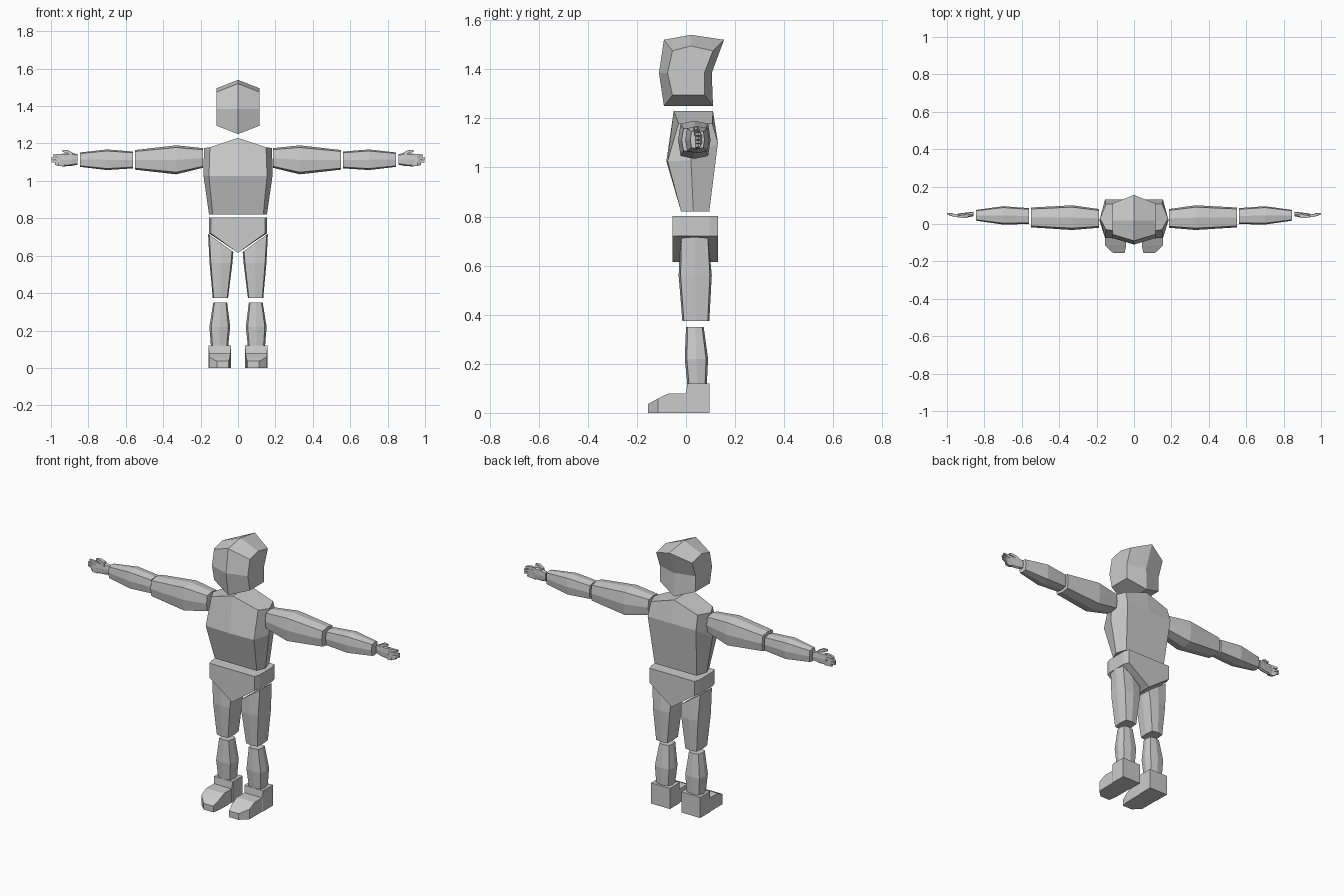
import bpy, bmesh
from mathutils import Vector

if "Cube" in bpy.data.objects:
    bpy.data.objects.remove(bpy.data.objects["Cube"])


def loft(name, rings, side=1, split=False):
    """Skin a list of equal point rings and cap both ends."""
    bm = bmesh.new()
    rows = [[bm.verts.new((p[0] * side, p[1], p[2])) for p in r] for r in rings]
    n = len(rows[0])
    for a, b in zip(rows, rows[1:]):
        for i in range(n):
            j = (i + 1) % n
            bm.faces.new((a[i], a[j], b[j], b[i]))
    for r in (rows[0], rows[-1]):
        if split:
            h = n // 2
            bm.faces.new(r[:h + 1])
            bm.faces.new(r[h:] + r[:1])
        else:
            bm.faces.new(r)
    bmesh.ops.recalc_face_normals(bm, faces=bm.faces)
    me = bpy.data.meshes.new(name)
    bm.to_mesh(me)
    bm.free()
    ob = bpy.data.objects.new(name, me)
    bpy.context.collection.objects.link(ob)
    return ob


def sym(half):
    """Complete a ring from front centre to back centre by mirroring it in x."""
    return half + [(-x, y, z) for x, y, z in half[-2:0:-1]]


def octagon(a0, a1, b0, b1, k):
    """Boxy eight-sided section inside the given bounds."""
    ca, cb, ha, hb = (a0 + a1) / 2, (b0 + b1) / 2, (a1 - a0) / 2, (b1 - b0) / 2
    pts = [(0, -1), (k, -k), (1, 0), (k, k), (0, 1), (-k, k), (-1, 0), (-k, -k)]
    return [(ca + ha * u, cb + hb * v) for u, v in pts]


# head: centre profile with smaller side profiles
mid = [(-.09, 1.52), (.02, 1.54), (.155, 1.52), (.105, 1.385),
       (.11, 1.25), (-.09, 1.25), (-.11, 1.385)]
cheek = [(-.055, 1.475), (.02, 1.495), (.11, 1.475), (.075, 1.385),
         (.075, 1.295), (-.055, 1.295), (-.075, 1.385)]
loft("head", [[(x, y, z) for y, z in p]
              for x, p in ((-.115, cheek), (0, mid), (.115, cheek))])

# torso
loft("torso", [
    sym([(0, -.05, 1.23), (.15, -.03, 1.18), (.182, .03, 1.175), (.15, .107, 1.18), (0, .11, 1.23)]),
    sym([(0, -.08, 1.025), (.155, -.075, 1.025), (.185, .02, 1.03), (.155, .13, 1.1), (0, .13, 1.1)]),
    sym([(0, -.02, .82), (.135, -.02, .82), (.155, .03, .82), (.135, .095, .82), (0, .095, .82)]),
], split=True)

# pelvis: chamfered block with a V-shaped underside
def pelvis_ring(zs, zc):
    h = [(0, -.055, zc), (.145, -.055, zs), (.155, -.025, zs),
         (.155, .095, zs), (.145, .13, zs), (0, .13, zc)]
    return h + [(-x, y, z) for x, y, z in h[-2:0:-1]]

loft("pelvis", [pelvis_ring(.803, .803), pelvis_ring(.72, .615)], split=True)

for side, tag in ((1, "left"), (-1, "right")):
    # thigh with slanted top
    top = [(x, y, .62 + (x - .025) * .72) for x, y in octagon(.025, .16, -.025, .095, .9)]
    rows = [(.56, .03, .152, -.03, .105), (.375, .053, .135, -.015, .095)]
    loft(tag + "_thigh", [top] + [[(x, y, r[0]) for x, y in octagon(*r[1:], .88)] for r in rows], side)

    # shin
    rows = [(.35, .058, .132, .0, .072), (.22, .042, .153, -.005, .09), (.12, .052, .145, .005, .085)]
    loft(tag + "_shin", [[(x, y, r[0]) for x, y in octagon(*r[1:], .82)] for r in rows], side)

    # foot: sections from heel to toe (y, inner x, outer x, top z)
    secs = [(.095, .037, .158, .12), (.005, .037, .158, .12), (.0, .041, .155, .08),
            (-.07, .041, .155, .08), (-.115, .042, .155, .058), (-.155, .05, .112, .036)]
    loft(tag + "_foot", [[(a, y, 0), (b, y, 0), (b, y, t), (a, y, t)] for y, a, b, t in secs], side)

    # arm segments: sections along x (x, y bounds, z bounds)
    upper = [(.188, -.02, .08, 1.07, 1.175), (.33, -.032, .1, 1.035, 1.19), (.55, -.018, .088, 1.06, 1.165)]
    fore = [(.562, .0, .085, 1.067, 1.157), (.7, -.003, .095, 1.058, 1.168), (.845, .018, .075, 1.075, 1.152)]
    for name, rows in (("_upper_arm", upper), ("_forearm", fore)):
        loft(tag + name, [[(r[0], y, z) for y, z in octagon(*r[1:], .85)] for r in rows], side)

    # palm
    rows = [(.857, .042, .066, 1.087, 1.142), (.89, .036, .062, 1.08, 1.15), (.94, .036, .056, 1.077, 1.145)]
    loft(tag + "_palm", [[(r[0], y, z) for y, z in octagon(*r[1:], .8)] for r in rows], side)

    # fingers and thumb: tapered square rods (x, y, z, half width)
    rods = {"finger_%d" % (i + 1): [(.93, .046, z, .008), (.96, .045, z + d, .008), (tip, .055, z + 2 * d, .005)]
            for i, (z, tip, d) in enumerate([(1.136, .99, 0), (1.119, 1.0, 0), (1.102, .998, .001), (1.086, .978, .002)])}
    rods["thumb"] = [(.885, .046, 1.14, .012), (.912, .04, 1.157, .009), (.937, .04, 1.16, .005)]
    for name, path in rods.items():
        loft(tag + "_" + name, [[(x, y - w, z - w), (x, y + w, z - w), (x, y + w, z + w), (x, y - w, z + w)]
                                for x, y, z, w in path], side)
